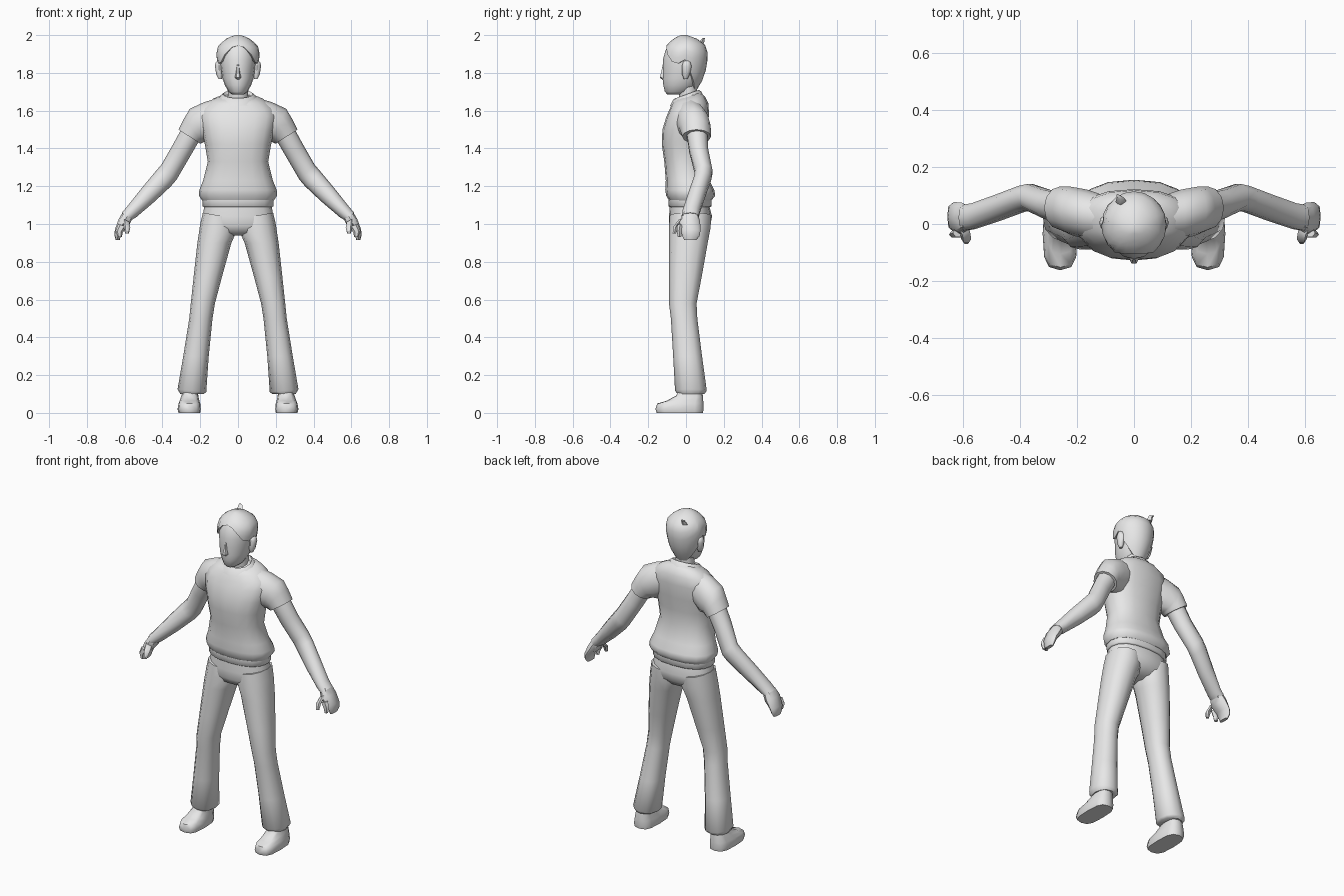
import bpy, bmesh, math

grey = bpy.data.materials.new("plain grey")
grey.diffuse_color = (0.8, 0.8, 0.8, 1)


def finish(name, bm, mirror=False, angle=50):
    bmesh.ops.recalc_face_normals(bm, faces=bm.faces[:])
    me = bpy.data.meshes.new(name)
    bm.to_mesh(me)
    bm.free()
    me.materials.append(grey)
    ob = bpy.data.objects.new(name, me)
    bpy.context.collection.objects.link(ob)
    if mirror:
        ob.modifiers.new("mirror", 'MIRROR').use_mirror_merge = False
    bpy.ops.object.select_all(action='DESELECT')
    ob.select_set(True)
    bpy.context.view_layer.objects.active = ob
    bpy.ops.object.shade_smooth_by_angle(angle=math.radians(angle))
    return ob


def power(v, p):
    return math.copysign(abs(v) ** p, v)


def skin(bm, rows, caps=True):
    for a, b in zip(rows, rows[1:]):
        for k in range(len(a)):
            j = (k + 1) % len(a)
            bm.faces.new((a[k], a[j], b[j], b[k]))
    if caps:
        bm.faces.new(rows[0])
        bm.faces.new(rows[-1])


def loft(name, rings, n=12, p=1.0, mirror=False, angle=50):
    """ring: outer x, outer z, inner x, inner z, front y, back y, [rise to the back]"""
    bm = bmesh.new()
    rows = []
    for ox, oz, ix, iz, y0, y1, *tilt in rings:
        row = []
        for k in range(n):
            t = 2 * math.pi * k / n
            c, s = power(math.cos(t), p), power(math.sin(t), p)
            row.append(bm.verts.new(((ox + ix) / 2 + c * (ox - ix) / 2,
                                     (y0 + y1) / 2 + s * (y1 - y0) / 2,
                                     (oz + iz) / 2 + c * (oz - iz) / 2 + (tilt[0] * s if tilt else 0))))
        rows.append(row)
    skin(bm, rows)
    return finish(name, bm, mirror, angle)


def level(rows):
    """Rings centred on x = 0: height, half width, front y, back y, [tilt]"""
    return [(w, z, -w, z, *rest) for z, w, *rest in rows]


# shirt body, under-hem and collar
loft("shirt", level([(1.125, .19, -.09, .135), (1.15, .207, -.105, .155), (1.18, .205, -.11, .15),
                     (1.23, .185, -.107, .125), (1.33, .16, -.115, .10), (1.42, .175, -.128, .105),
                     (1.50, .192, -.125, .115), (1.575, .205, -.105, .122, .01), (1.62, .185, -.09, .118, .02),
                     (1.655, .14, -.075, .10, .02), (1.675, .09, -.06, .075, .02)]), n=16, p=.85)
loft("shirt_hem", level([(1.09, .182, -.088, .13), (1.095, .188, -.093, .135), (1.128, .188, -.093, .135)]),
     n=16, p=.85)
loft("collar", level([(1.645, .115, -.085, .10, .02), (1.68, .092, -.068, .08, .022),
                      (1.688, .08, -.055, .068, .022), (1.66, .065, -.045, .055, .02)]), n=12)

# sleeves
loft("sleeve", [(.11, 1.665, .10, 1.46, -.06, .10), (.18, 1.645, .145, 1.43, -.055, .12),
                (.255, 1.61, .178, 1.435, -.04, .13), (.285, 1.56, .188, 1.43, -.03, .132),
                (.315, 1.50, .20, 1.425, -.02, .132), (.298, 1.49, .215, 1.435, -.005, .12)], mirror=True)

# arms
loft("arm", [(.29, 1.52, .20, 1.45, 0, .115), (.345, 1.42, .255, 1.355, .015, .12),
             (.405, 1.315, .325, 1.235, .045, .142), (.435, 1.28, .355, 1.20, .04, .135),
             (.51, 1.19, .44, 1.12, .01, .105), (.585, 1.095, .54, 1.035, -.02, .075),
             (.615, 1.06, .565, 1.02, -.025, .07)], n=10, mirror=True)
# hands: palm with joined fingers, then index finger and thumb
loft("hand", [(.605, 1.07, .56, 1.025, -.02, .065), (.632, 1.025, .575, .995, -.035, .075),
              (.652, .97, .608, .965, -.028, .077), (.654, .94, .622, .935, -.02, .072),
              (.648, .915, .625, .915, -.01, .055)], n=8, p=.8, mirror=True)
loft("index_finger", [(.635, 1.0, .59, .985, -.048, -.015), (.648, .965, .61, .955, -.05, -.022),
                      (.638, .93, .615, .93, -.044, -.024)], n=6, mirror=True)
loft("thumb", [(.61, 1.03, .575, 1.01, -.04, -.005), (.605, .99, .57, .98, -.068, -.038),
               (.598, .95, .578, .95, -.072, -.052)], n=6, mirror=True)

# trousers
loft("hips", level([(1.11, .175, -.085, .12), (1.04, .188, -.09, .138), (.99, .195, -.088, .128),
                    (.955, .16, -.07, .095), (.94, .08, -.03, .05)]), n=16, p=.85)
loft("trouser_leg", [(.186, 1.06, .02, 1.03, -.087, .134), (.20, 1.0, .008, .96, -.09, .13),
                     (.215, .90, .035, .90, -.09, .115), (.235, .72, .085, .72, -.09, .083),
                     (.25, .58, .122, .58, -.09, .056), (.258, .50, .135, .50, -.08, .06),
                     (.29, .30, .155, .30, -.068, .085), (.32, .125, .168, .11, -.058, .11),
                     (.305, .10, .182, .10, -.045, .097)], p=.9, mirror=True)

# shoes: low toe box and raised ankle
loft("shoe", [(.315, 0, .20, 0, -.155, .09), (.32, .02, .197, .02, -.162, .093),
              (.315, .05, .20, .05, -.152, .092), (.305, .075, .207, .075, -.105, .09, .012),
              (.295, .105, .212, .105, -.05, .085, .012), (.29, .14, .215, .14, -.04, .08)],
     p=.65, mirror=True)

# neck and head
loft("neck", level([(1.63, .062, -.035, .065), (1.68, .054, -.04, .06), (1.76, .055, -.05, .06)]), n=10)
HEAD = [(1.685, .03, -.098, -.01), (1.70, .05, -.112, .03), (1.735, .07, -.12, .062), (1.77, .082, -.124, .083),
        (1.82, .09, -.122, .10), (1.87, .096, -.122, .105), (1.915, .094, -.11, .102),
        (1.955, .078, -.09, .085), (1.98, .045, -.06, .05)]
loft("head", level(HEAD), n=16)

# nose
loft("nose", level([(1.765, .008, -.128, -.10), (1.775, .017, -.142, -.10), (1.80, .012, -.134, -.10),
                    (1.845, .007, -.125, -.10)]), n=6)

# ears
loft("ear", [(.104, 1.768, .085, 1.768, -.012, .008), (.115, 1.79, .08, 1.79, -.02, .02),
             (.122, 1.835, .08, 1.835, -.022, .03), (.118, 1.856, .085, 1.856, -.015, .025),
             (.108, 1.866, .09, 1.866, -.005, .015)], n=8, mirror=True)

# hair: a shell over the skull whose lower edge follows the hairline
SHELL = [(1.69, .045, -.10, .045), (1.74, .08, -.115, .078), (1.80, .10, -.122, .102), (1.85, .108, -.124, .112),
         (1.90, .116, -.122, .116), (1.94, .106, -.108, .108), (1.97, .078, -.08, .08),
         (1.99, .045, -.05, .04), (2.0, .012, -.025, .005)]
# hairline height from forehead centre round to the nape
LINE = [1.945, 1.935, 1.90, 1.86, 1.85, 1.87, 1.80, 1.75, 1.715, 1.70, 1.70]


def table(z):
    for a, b in zip(SHELL, SHELL[1:]):
        if z <= b[0] + 1e-6:
            f = (z - a[0]) / (b[0] - a[0])
            return [u + (v - u) * f for u, v in zip(a, b)]
    return SHELL[-1]


bm = bmesh.new()
rows = []
N = 20
for r in range(9):
    row = []
    for k in range(N):
        low = LINE[min(k, N - k)]
        t = -math.pi / 2 + 2 * math.pi * k / N
        f = max(0, r - 1) / 7
        z = low + (2.0 - low) * (1 - (1 - f) ** 1.4)
        _, w, y0, y1 = table(z)
        m = .88 if r == 0 else 1      # edge tucks into the head
        row.append(bm.verts.new((m * w * math.cos(t), (y0 + y1) / 2 + m * math.sin(t) * (y1 - y0) / 2, z)))
    rows.append(row)
skin(bm, rows, caps=False)
bm.faces.new(rows[-1])
finish("hair", bm)

# small lock of hair at the crown
loft("hair_tuft", [(-.025, 1.955, -.065, 1.955, .06, .095), (-.035, 1.985, -.06, 1.98, .085, .10),
                   (-.055, 1.985, -.062, 1.985, .10, .105)], n=4)
